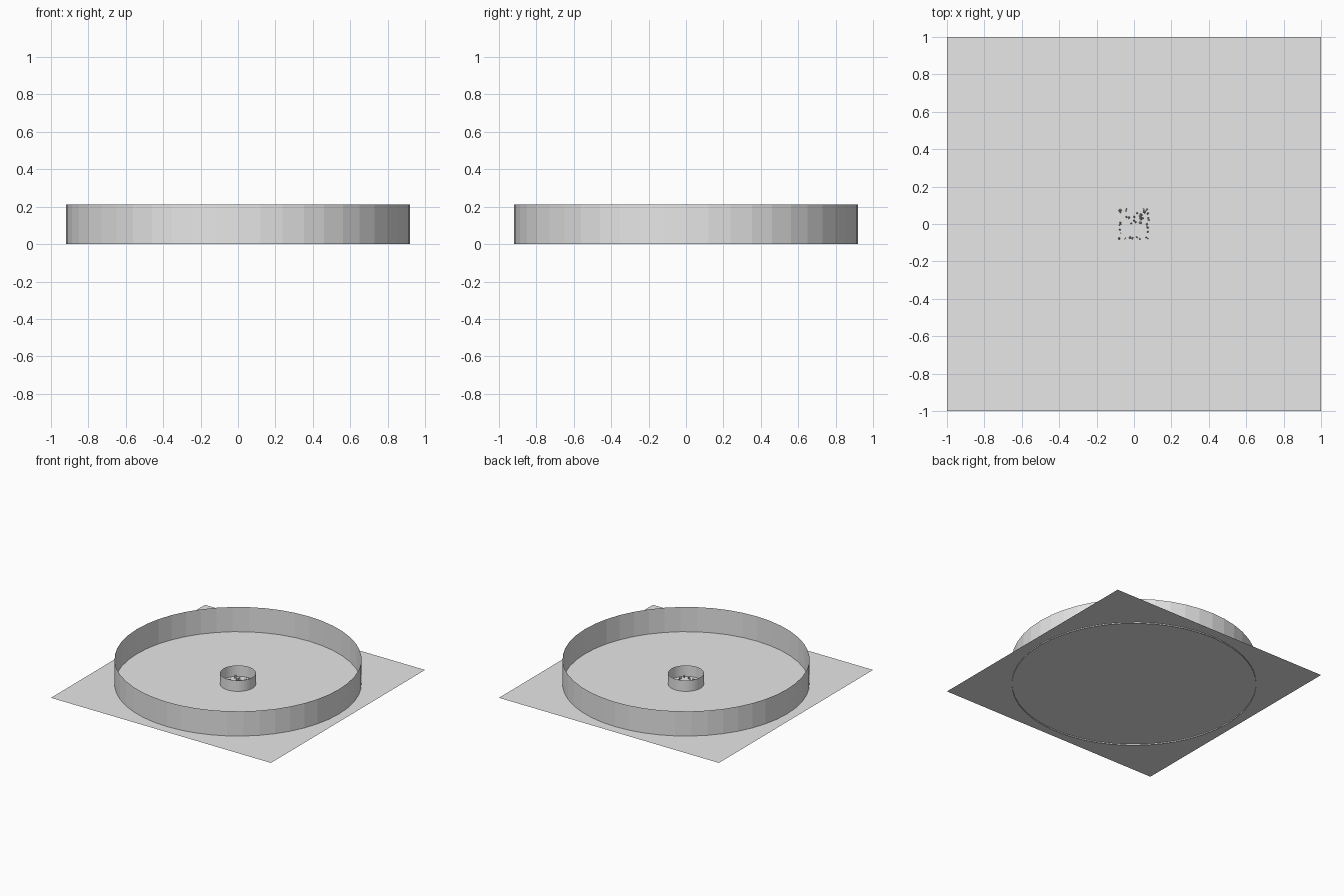
import bpy, bmesh, math, random

cube = bpy.data.objects.get("Cube")
if cube:
    bpy.data.objects.remove(cube, do_unlink=True)

GROUND = 0.01

grey = bpy.data.materials.new("plain grey")
grey.use_nodes = True
grey.diffuse_color = (0.8, 0.8, 0.8, 1)
grey.node_tree.nodes["Principled BSDF"].inputs["Base Color"].default_value = grey.diffuse_color


def add_part(name, bm):
    mesh = bpy.data.meshes.new(name)
    bm.to_mesh(mesh)
    bm.free()
    mesh.materials.append(grey)
    obj = bpy.data.objects.new(name, mesh)
    bpy.context.collection.objects.link(obj)
    return obj


def open_wall(name, radius, bottom, top, sides):
    """Thin round wall, open above and below."""
    bm = bmesh.new()
    loops = [[bm.verts.new((radius * math.cos(math.tau * i / sides),
                            radius * math.sin(math.tau * i / sides), z))
              for i in range(sides)] for z in (bottom, top)]
    low, high = loops
    for i in range(sides):
        j = (i + 1) % sides
        bm.faces.new((low[i], low[j], high[j], high[i]))
    return add_part(name, bm)


# Square ground sheet
bm = bmesh.new()
bmesh.ops.create_grid(bm, x_segments=1, y_segments=1, size=1)
bmesh.ops.translate(bm, verts=bm.verts, vec=(0, 0, GROUND))
add_part("ground", bm)

# Large outer wall and small central wall
open_wall("outer_wall", 0.92, 0, 0.213, 48)
open_wall("inner_wall", 0.133, GROUND, 0.1, 48)

# Small broken pieces: a square border and a loose heap in the middle
random.seed(4)
bm = bmesh.new()


def add_chip(x, y, size, height):
    made = bmesh.ops.create_icosphere(bm, subdivisions=1, radius=size)["verts"]
    for v in made:
        wobble = random.uniform(0.6, 1.2)
        v.co.x = x + v.co.x * wobble
        v.co.y = y + v.co.y * wobble
        v.co.z = max(0.006, GROUND + height * (0.5 + v.co.z / size * 0.5))


for side in range(4):
    turn = side * math.pi / 2
    for n in range(9):
        along, out = random.uniform(-0.08, 0.08), random.uniform(0.07, 0.08)
        add_chip(along * math.cos(turn) - out * math.sin(turn),
                 along * math.sin(turn) + out * math.cos(turn),
                 random.uniform(0.003, 0.007), random.uniform(0.005, 0.03))
for n in range(16):
    add_chip(random.gauss(0.01, 0.025), random.gauss(0.03, 0.025),
             random.uniform(0.004, 0.009), random.uniform(0.01, 0.045))
add_part("broken_pieces", bm)
